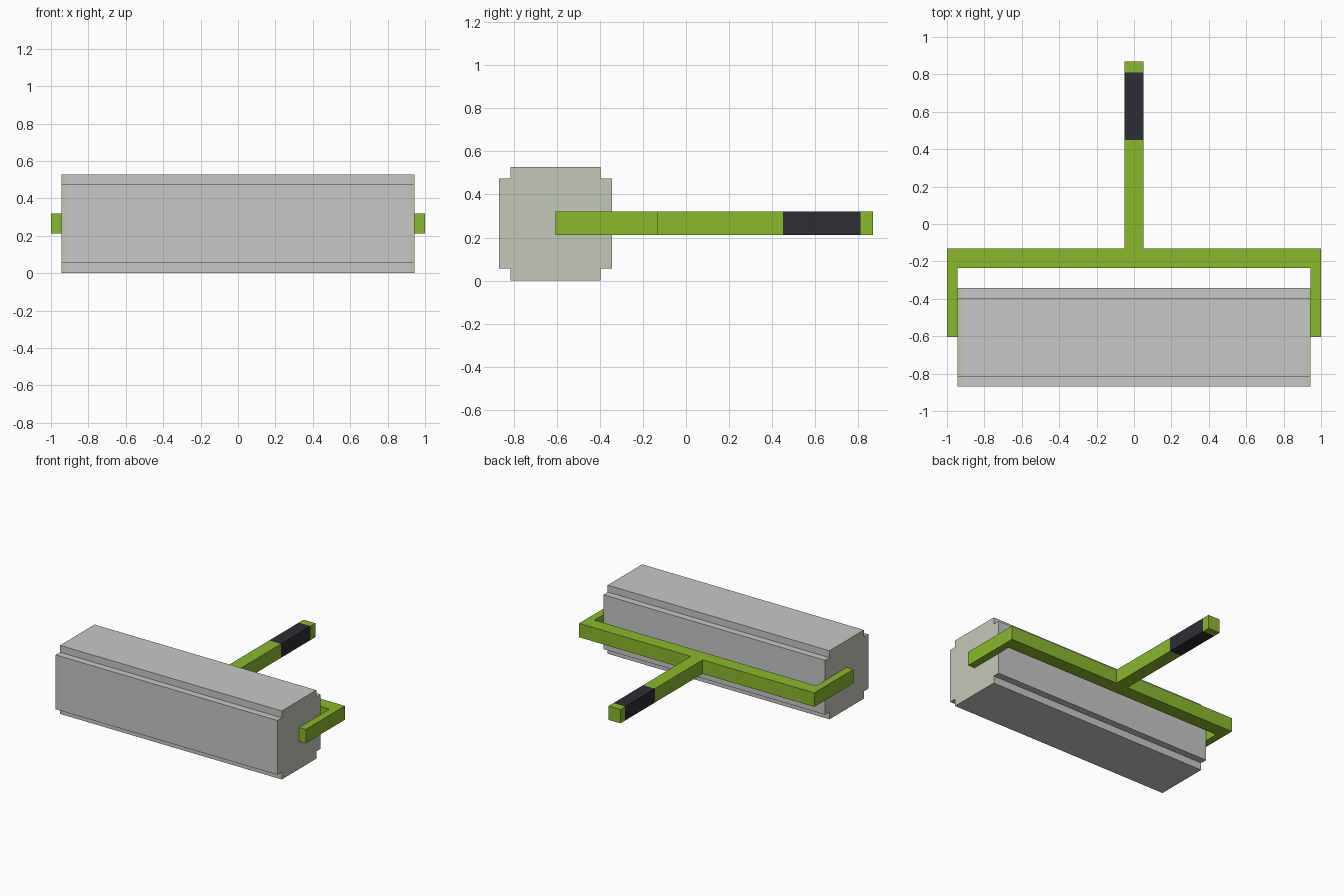
import bpy, bmesh

if "Cube" in bpy.data.objects:
    bpy.data.objects.remove(bpy.data.objects["Cube"])


def material(name, color):
    m = bpy.data.materials.new(name)
    m.diffuse_color = (*color, 1.0)
    m.use_nodes = True
    m.node_tree.nodes["Principled BSDF"].inputs["Base Color"].default_value = m.diffuse_color
    return m


grey = material("roller grey", (0.58, 0.58, 0.58))
pale = material("pale end", (0.55, 0.58, 0.48))
green = material("frame green", (0.254, 0.479, 0.025))
dark = material("grip dark", (0.026, 0.027, 0.037))


def prism(name, start, offset, cuts, mats, rule):
    """Extrude an outline, cut it across, and colour the faces by a rule."""
    bm = bmesh.new()
    face = bm.faces.new([bm.verts.new(p) for p in start])
    ext = bmesh.ops.extrude_face_region(bm, geom=[face], use_keep_orig=True)
    verts = [g for g in ext["geom"] if isinstance(g, bmesh.types.BMVert)]
    bmesh.ops.translate(bm, verts=verts, vec=offset)
    for co, no in cuts:
        bmesh.ops.bisect_plane(bm, geom=bm.verts[:] + bm.edges[:] + bm.faces[:],
                               plane_co=co, plane_no=no)
    bmesh.ops.recalc_face_normals(bm, faces=bm.faces[:])
    for f in bm.faces:
        f.material_index = int(rule(f.calc_center_bounds()))
    mesh = bpy.data.meshes.new(name)
    bm.to_mesh(mesh)
    bm.free()
    for m in mats:
        mesh.materials.append(m)
    obj = bpy.data.objects.new(name, mesh)
    bpy.context.collection.objects.link(obj)
    return obj


# Roller sleeve: square section with stepped corners, pale at both ends
W = 0.943
y0, y1, z0, z1, s = -0.868, -0.343, 0.003, 0.527, 0.053
section = [(y0 + s, z0), (y1 - s, z0), (y1 - s, z0 + s), (y1, z0 + s),
           (y1, z1 - s), (y1 - s, z1 - s), (y1 - s, z1), (y0 + s, z1),
           (y0 + s, z1 - s), (y0, z1 - s), (y0, z0 + s), (y0 + s, z0 + s)]
section = [(y, 0 if z == z0 else z) for y, z in section]
prism("roller_sleeve", [(-W, y, z) for y, z in section], (2 * W, 0, 0),
      [((x, 0, 0), (1, 0, 0)) for x in (-0.915, 0.915)],
      [grey, pale], lambda c: abs(c.x) > 0.915)

# Forked frame and handle in one piece, with the dark grip band on the handle
half = [(0.05, 0.868), (0.05, -0.13), (1.0, -0.13), (1.0, -0.605),
        (W, -0.605), (W, -0.235)]
outline = half + [(-x, y) for x, y in reversed(half)]
prism("frame_and_handle", [(x, y, 0.213) for x, y in outline], (0, 0, 0.107),
      [((0, y, 0), (0, 1, 0)) for y in (0.45, 0.81)],
      [green, dark], lambda c: 0.45 < c.y < 0.81)
